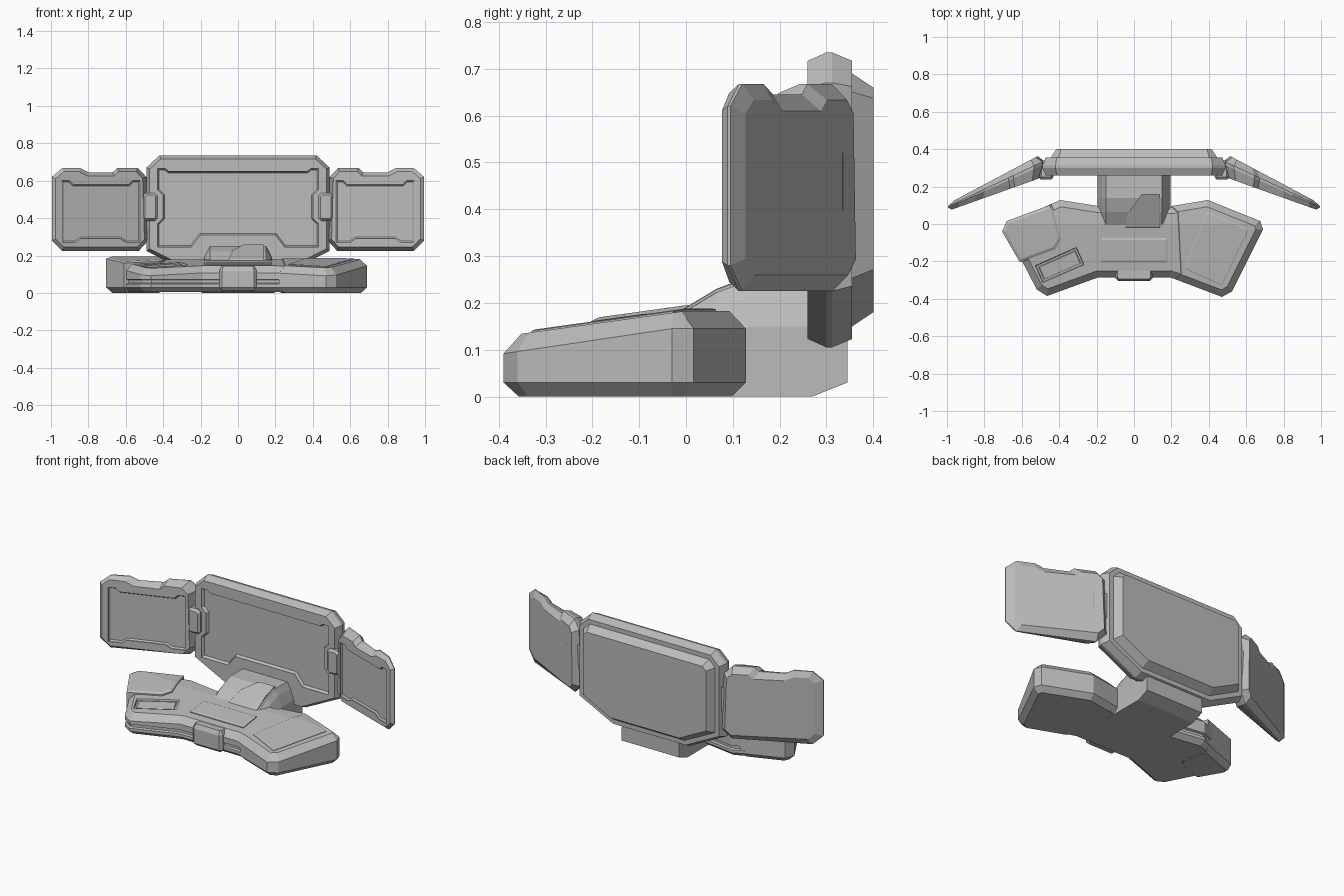
import bpy, bmesh
from mathutils import Vector

cube = bpy.data.objects.get("Cube")
if cube:
    bpy.data.objects.remove(cube)

grey = bpy.data.materials.new("plain_grey")
grey.use_nodes = True
grey.diffuse_color = (0.5, 0.5, 0.5, 1)
grey.node_tree.nodes["Principled BSDF"].inputs["Base Color"].default_value = (0.5, 0.5, 0.5, 1)


def sym(half):
    """Complete a right-hand half outline with its mirror image."""
    return half + [(-a, b) for a, b in reversed(half)]


def inset(outline, d):
    """Mitred inward offset of a counter-clockwise outline."""
    pts = [Vector(p) for p in outline]
    out = []
    for i, p in enumerate(pts):
        e1 = (p - pts[i - 1]).normalized()
        e2 = (pts[(i + 1) % len(pts)] - p).normalized()
        n1, n2 = Vector((-e1.y, e1.x)), Vector((-e2.y, e2.x))
        out.append(p + (n1 + n2) * d / (1 + n1.dot(n2)))
    return out


def loft(name, outline, layers, place, shape=None):
    """Stack inset copies of an outline; layers are (inset, level)."""
    bm = bmesh.new()
    rings = [[bm.verts.new(place(p.x, p.y, lev)) for p in inset(outline, d)]
             for d, lev in layers]
    n = len(outline)
    for r0, r1 in zip(rings, rings[1:]):
        for i in range(n):
            j = (i + 1) % n
            bm.faces.new((r0[i], r0[j], r1[j], r1[i]))
    bm.faces.new(rings[0][::-1])
    bm.faces.new(rings[-1])
    if shape:
        shape(bm)
    bmesh.ops.recalc_face_normals(bm, faces=bm.faces[:])
    mesh = bpy.data.meshes.new(name)
    bm.to_mesh(mesh)
    bm.free()
    mesh.materials.append(grey)
    ob = bpy.data.objects.new(name, mesh)
    bpy.context.collection.objects.link(ob)
    return ob


def cut(ob, cutter):
    """Subtract the cutter and discard it."""
    mod = ob.modifiers.new("recess", "BOOLEAN")
    mod.operation, mod.solver, mod.object = "DIFFERENCE", "EXACT", cutter
    cutter.hide_render = True
    bpy.context.view_layer.objects.active = ob
    bpy.ops.object.modifier_apply(modifier=mod.name)
    bpy.data.objects.remove(cutter)


def upright(a, b, y):
    return (a, y, b)


def flat(a, b, z):
    return (a, b, z)


# Main screen with stepped back and recessed display
screen = loft("main_screen",
              sym([(.25, .105), (.49, .225), (.49, .67), (.42, .735)]),
              [(.018, .26), (0, .30), (0, .312), (.018, .355),
               (.045, .355), (.075, .40)], upright)
display = sym([(.20, .31), (.25, .245), (.43, .245), (.43, .37), (.40, .40),
               (.40, .52), (.43, .55), (.43, .665), (.39, .665), (.37, .65)])
cut(screen, loft("display_cutter", display, [(0, .24), (0, .265), (.008, .278)], upright))

# Angled side screens and their hinges
wing = [(.48, .28), (.53, .225), (.94, .225), (.995, .28), (.995, .62),
        (.94, .668), (.845, .668), (.80, .645), (.67, .645), (.645, .668),
        (.535, .668), (.49, .62)]
wing_display = [(.525, .27), (.60, .27), (.63, .29), (.84, .29), (.87, .27),
                (.94, .27), (.94, .60), (.90, .60), (.88, .58), (.585, .58),
                (.565, .60), (.525, .60)]
clip = [(.43, .40), (.445, .385), (.495, .385), (.51, .40),
        (.51, .52), (.495, .535), (.445, .535), (.43, .52)]
bar = [(.46, .40), (.57, .40), (.57, .52), (.46, .52)]

for side, s in (("left", 1), ("right", -1)):
    def swept(a, b, level):
        # level is a fraction between the tilted front and back planes
        front = .25 - .357 * (a - .49)
        back = .355 - .531 * (a - .53)
        return (s * a, front + (back - front) * level, b)

    def swept_depth(a, b, depth):
        return (s * a, .25 - .357 * (a - .49) + depth, b)

    def sided(a, b, y):
        return (s * a, y, b)

    panel = loft(side + "_screen", wing,
                 [(.02, 0), (0, .5), (0, .65), (.035, 1)], swept)
    cut(panel, loft("wing_cutter", wing_display,
                    [(0, -.02), (0, .006), (.008, .014)], swept_depth))
    loft(side + "_hinge_clip", clip, [(.012, .238), (0, .252), (0, .34)], sided)
    loft(side + "_hinge_bar", bar, [(0, .28), (0, .335)], sided)


# Sloping console parts: levels 1 to 2 run from the rim to the top surface
def console(name, outline, layers, lift=0.0):
    def slope(bm):
        bmesh.ops.bisect_plane(bm, geom=bm.verts[:] + bm.edges[:] + bm.faces[:],
                               dist=1e-5, plane_co=(0, 0, 0), plane_no=(0, 1, 0))
        for v in bm.verts:
            if v.co.z > .9:
                rim = min(.145, .09 + .15 * (v.co.y + .4))
                top = min(.18, .13 + .139 * (v.co.y + .36)) + lift
                v.co.z = rim + (top - rim) * (v.co.z - 1)
    return loft(name, outline, layers, flat, slope)


body = console("console_body",
               [(.67, -.03), (.65, 0), (.39, .11), (.19, .09), (-.19, .096),
                (-.395, .128), (-.66, .01), (-.68, -.04), (-.52, -.35),
                (-.465, -.385), (-.19, -.285), (.19, -.285), (.46, -.37), (.51, -.345)],
               [(.03, .004), (0, .03), (0, .048), (.012, .053), (.012, .068),
                (0, .073), (0, 1), (.035, 2)])
block = [(.03, 0), (0, .03), (0, 1), (.035, 2)]
console("left_block", [(.22, -.295), (.47, -.39), (.525, -.36), (.69, -.03),
                       (.675, .016), (.395, .128), (.20, .096)], block, .003)
console("right_pad", [(-.705, -.04), (-.61, -.205), (-.42, -.135), (-.39, -.08),
                      (-.44, .105), (-.68, .016)],
        [(.03, 0), (0, .03), (0, 1), (0, 1.85), (.015, 2)], .015)

# Grooved key on the right front, thin plates on the top
key = [(-.49, -.32), (-.26, -.22), (-.305, -.118), (-.535, -.22)]
cut(body, console("key_cutter", key, [(.008, 1.7), (0, 2.5)]))
console("key_plate", key, [(.018, 1.5), (.018, 1.9), (.022, 2)], -.003)
console("center_plate", [(-.18, -.205), (.18, -.205), (.18, -.075), (-.18, -.075)],
        [(0, 1.5), (0, 1.9), (.01, 2)], .009)
console("left_plate", [(.27, -.24), (.47, -.33), (.615, -.027), (.385, .064)],
        [(0, 1.8), (0, 1.95), (.006, 2)], .008)

# Front latch
loft("front_latch", [(-.085, -.305), (.085, -.305), (.10, -.29), (.10, -.20),
                     (-.10, -.20), (-.10, -.29)],
     [(.015, .012), (0, .028), (0, .118), (.012, .143)], flat)

# Neck joining console and screen, with tapered shoulders
profile = [(-.03, .02), (0, 0), (.27, 0), (.345, .03), (.345, .18),
           (.30, .25), (.14, .25), (.065, .222), (-.03, .165)]


def shoulder(y, z, x):
    drop = {.195: .6, .172: .85}.get(abs(x), 1)
    return (x, y, z * drop if z > .1 else z)


loft("neck", profile, [(0, x) for x in (-.195, -.172, -.15, .15, .172, .195)], shoulder)


# Raised corner plate on top of the neck
def on_neck(a, b, lift):
    z = .165 + .6 * (b + .03) if b < .065 else min(.25, .222 + .373 * (b - .065))
    return (a, b, z + lift)


loft("neck_plate", [(-.05, -.02), (.14, -.02), (.14, .065), (.14, .14), (.14, .16),
                    (.04, .16), (.025, .14), (-.03, .065)],
     [(0, -.01), (0, .006), (.003, .008)], on_neck)
